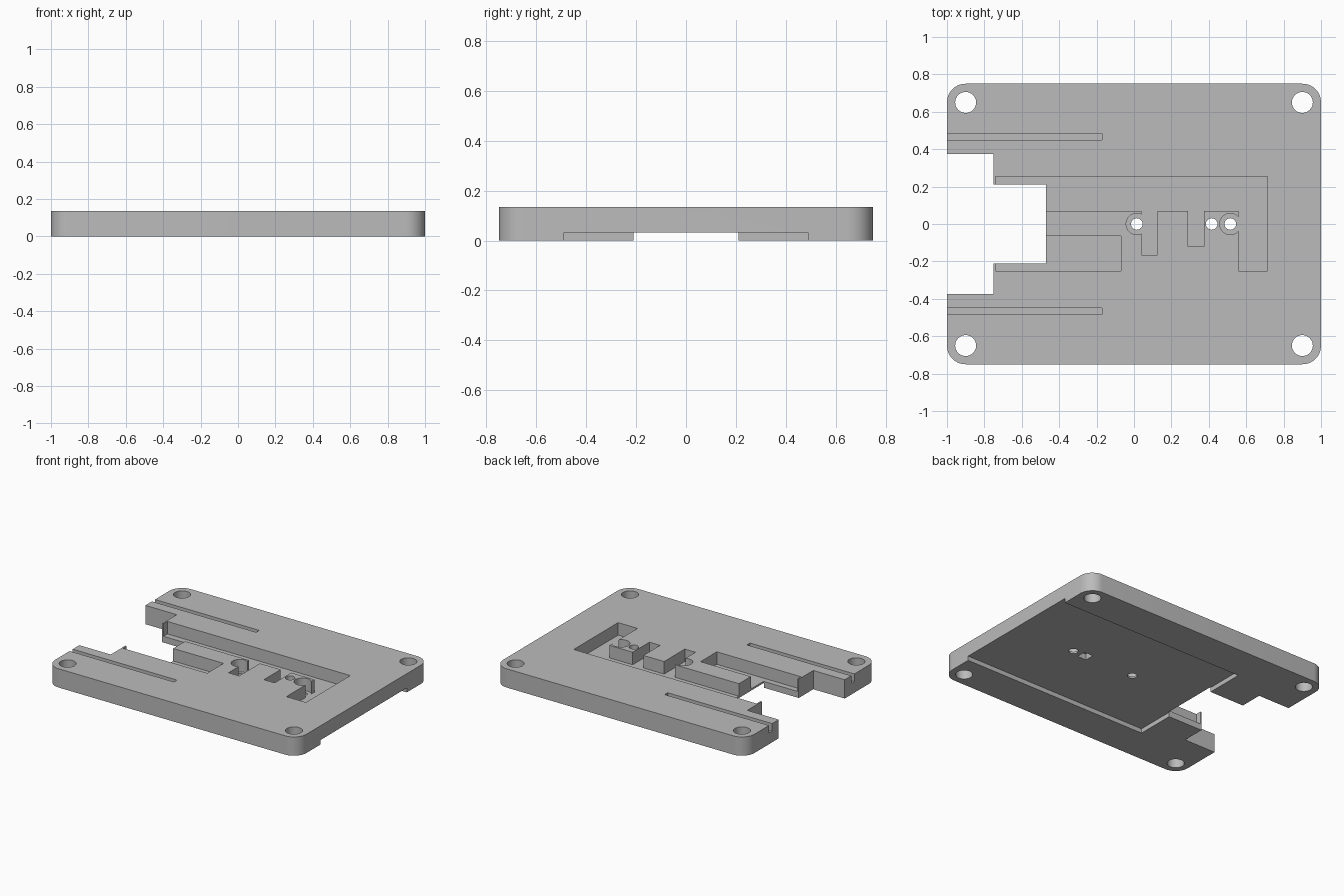
import bpy
import bmesh
import math

old = bpy.data.objects.get("Cube")
if old:
    bpy.data.objects.remove(old, do_unlink=True)

HEIGHT = 0.135
POCKET_FLOOR = 0.045
TOP = 0.2      # cutters overshoot the upper face
BELOW = -0.1   # cutters overshoot the lower face

grey = bpy.data.materials.new("plain grey")
grey.use_nodes = True
grey.diffuse_color = (0.5, 0.5, 0.5, 1)
grey.node_tree.nodes["Principled BSDF"].inputs["Base Color"].default_value = (0.5, 0.5, 0.5, 1)


def prism(name, outline, z0, z1):
    """Extrude a flat outline between two heights."""
    bm = bmesh.new()
    base = bm.faces.new([bm.verts.new((x, y, z0)) for x, y in outline])
    grown = bmesh.ops.extrude_face_region(bm, geom=[base])
    moved = [v for v in grown["geom"] if isinstance(v, bmesh.types.BMVert)]
    bmesh.ops.translate(bm, verts=moved, vec=(0, 0, z1 - z0))
    bmesh.ops.recalc_face_normals(bm, faces=bm.faces)
    mesh = bpy.data.meshes.new(name)
    bm.to_mesh(mesh)
    bm.free()
    mesh.materials.append(grey)
    obj = bpy.data.objects.new(name, mesh)
    bpy.context.collection.objects.link(obj)
    return obj


def rect(x0, x1, y0, y1):
    return [(x0, y0), (x1, y0), (x1, y1), (x0, y1)]


def arc(cx, cy, r, start, sweep, steps):
    return [(cx + r * math.cos(start + sweep * i / steps),
             cy + r * math.sin(start + sweep * i / steps)) for i in range(steps + 1)]


def circle(cx, cy, r, sides=40):
    return arc(cx, cy, r, 0, 2 * math.pi, sides)[:-1]


def rounded_rect(hx, hy, r):
    points = []
    for i, (sx, sy) in enumerate([(1, 1), (-1, 1), (-1, -1), (1, -1)]):
        points += arc(sx * (hx - r), sy * (hy - r), r, i * math.pi / 2, math.pi / 2, 10)
    return points


plate = prism("base_plate", rounded_rect(1, 0.75, 0.1), 0, HEIGHT)
bpy.context.view_layer.objects.active = plate


def cut(outline, z0=BELOW, z1=TOP):
    """Remove a prism from the plate."""
    cutter = prism("cutter", outline, z0, z1)
    cutter.hide_render = True
    mod = plate.modifiers.new("cut", "BOOLEAN")
    mod.operation = "DIFFERENCE"
    mod.solver = "EXACT"
    mod.object = cutter
    bpy.ops.object.modifier_apply(modifier=mod.name)
    bpy.data.objects.remove(cutter, do_unlink=True)


# Stepped notch in the end
cut([(-1.1, -0.375), (-0.75, -0.375), (-0.75, -0.21), (-0.47, -0.21),
     (-0.47, 0.21), (-0.75, 0.21), (-0.75, 0.375), (-1.1, 0.375)])

# Wide shallow recess underneath, open at the other end
cut(rect(-0.475, 1.1, -0.49, 0.49), BELOW, 0.032)

# Hooked wiring trench and short side pocket
cut([(-0.74, 0.07), (0.56, 0.07), (0.56, -0.25), (0.715, -0.25),
     (0.715, 0.255), (-0.74, 0.255)], POCKET_FLOOR)
cut(rect(-0.74, -0.07, -0.25, -0.065), POCKET_FLOOR)

# Two slots opening into the trench
cut(rect(0.04, 0.125, -0.165, 0.1), POCKET_FLOOR)
cut(rect(0.29, 0.375, -0.12, 0.1), POCKET_FLOOR)

# Counterbores, through holes and a square nut seat underneath
for x in (0.015, 0.515):
    cut(circle(x, 0, 0.057), POCKET_FLOOR)
for x in (0.015, 0.415, 0.515):
    cut(circle(x, 0, 0.031, 24))
cut(rect(0.38, 0.45, -0.035, 0.035), BELOW, 0.075)

# Long guide grooves and corner screw holes
for side in (-1, 1):
    low, high = sorted((side * 0.45, side * 0.485))
    cut(rect(-1.1, -0.17, low, high), 0.08)
    for x in (-0.9, 0.9):
        cut(circle(x, side * 0.65, 0.056))

plate.select_set(True)
bpy.ops.object.shade_smooth_by_angle(angle=math.radians(30))
